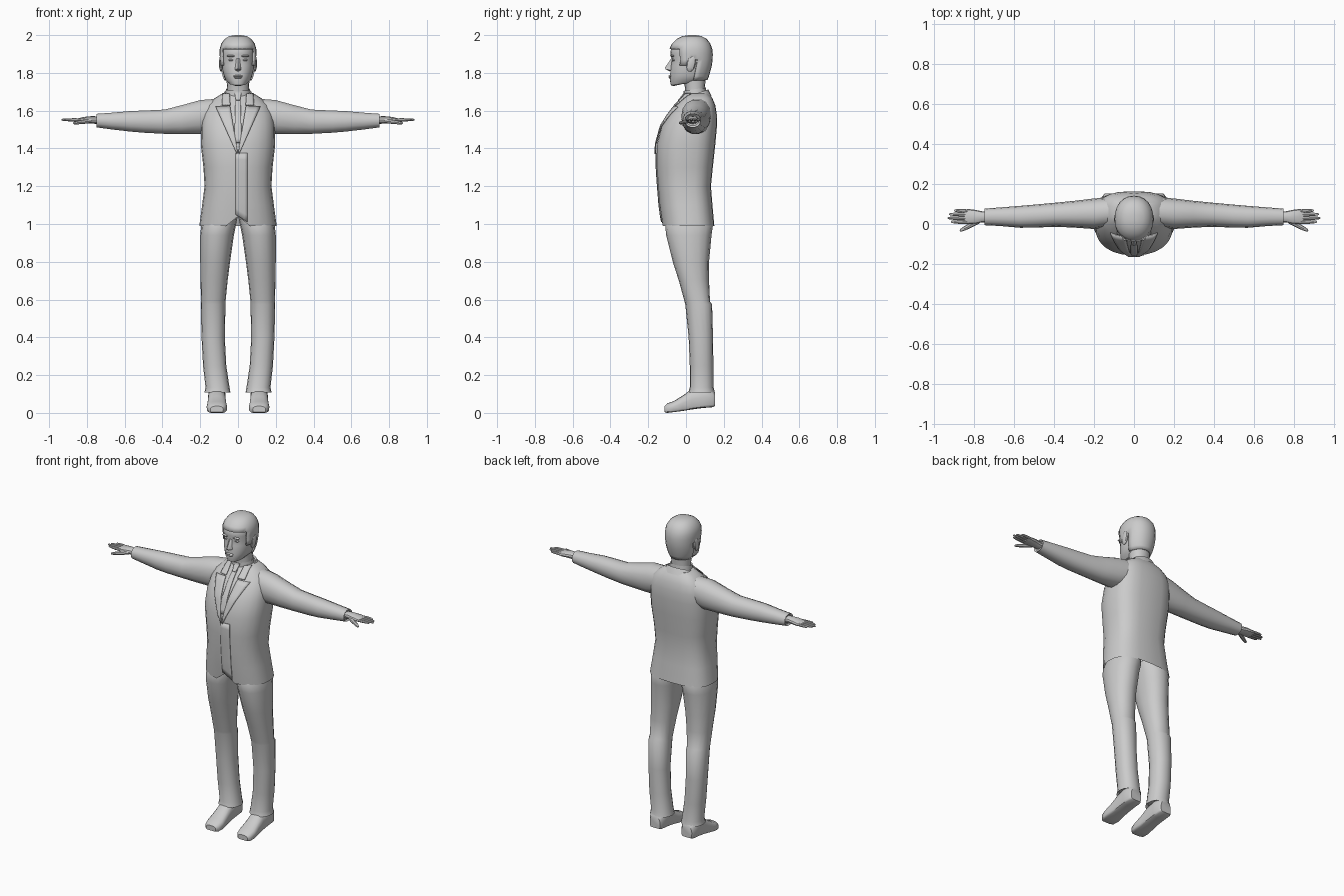
import bpy, bmesh
from math import cos, sin, pi, radians
from mathutils import Vector as V, Matrix

if "Cube" in bpy.data.objects:
    bpy.data.objects.remove(bpy.data.objects["Cube"])

X, Y, Z = V((1, 0, 0)), V((0, 1, 0)), V((0, 0, 1))


def ring(c, u, v, a, b, n=16, p=(2.2, 2.2)):
    """Superellipse ring; p = exponents for the +v and -v halves."""
    pts = []
    for i in range(n):
        t = 2 * pi * i / n
        cu, sv = cos(t), sin(t)
        e = 2 / (p[0] if sv > 0 else p[1])
        su = a * abs(cu) ** e * (1 if cu > 0 else -1)
        tv = b * abs(sv) ** e * (1 if sv > 0 else -1)
        pts.append(V(c) + u * su + v * tv)
    return pts


def zring(zf, zb, x0, x1, yf, yb, n=16, p=(2.2, 2.2)):
    """Level or tilted ring: zf at its front, zb at its back."""
    v = V((0, 1, (zb - zf) / (yb - yf)))
    return ring(((x0 + x1) / 2, (yf + yb) / 2, (zf + zb) / 2), X, v,
                (x1 - x0) / 2, (yb - yf) / 2, n, p)


def finish(name, bm, mirror=False, thick=0, offset=0):
    bmesh.ops.recalc_face_normals(bm, faces=bm.faces)
    me = bpy.data.meshes.new(name)
    bm.to_mesh(me)
    bm.free()
    ob = bpy.data.objects.new(name, me)
    bpy.context.collection.objects.link(ob)
    if thick:
        m = ob.modifiers.new("Thickness", 'SOLIDIFY')
        m.thickness, m.offset = thick, offset
    if mirror:
        m = ob.modifiers.new("Mirror", 'MIRROR')
        m.use_mirror_merge = False
    return ob


def loft(rings, caps=(True, True)):
    bm = bmesh.new()
    vs = [[bm.verts.new(p) for p in r] for r in rings]
    n = len(vs[0])
    for a, b in zip(vs, vs[1:]):
        for i in range(n):
            j = (i + 1) % n
            bm.faces.new((a[i], a[j], b[j], b[i]))
    for on, r in zip(caps, (vs[0], vs[-1])):
        if on:
            bm.faces.new(r)
    return bm


def ellipsoid(name, c, r, mirror=False, tilt=0):
    bm = bmesh.new()
    bmesh.ops.create_uvsphere(bm, u_segments=10, v_segments=6, radius=1)
    bm.transform(Matrix.Translation(c) @ Matrix.Rotation(tilt, 4, 'X') @ Matrix.Diagonal((*r, 1)))
    finish(name, bm, mirror)


# Jacket body: z, half width, front y, back y
coat = [(0.99, .205, -.127, .15), (1.1, .19, -.142, .14), (1.2, .177, -.15, .132),
        (1.3, .183, -.157, .142), (1.42, .197, -.157, .155), (1.52, .195, -.13, .164),
        (1.58, .187, -.093, .163), (1.63, .165, -.055, .155), (1.665, .125, -.02, .14),
        (1.69, .085, 0, .12)]
CP = (2.9, 2.3)
coat_rings = [zring(z, z, -w, w, f, b, 24, CP) for z, w, f, b in coat]
for q in coat_rings[0]:
    if abs(q.x) < .02 and q.y < 0:
        q.z += .05
inner = zring(1.06, 1.06, -.185, .185, -.12, .125, 24, CP)
finish("jacket_body", loft([inner] + coat_rings, (False, True)))


def front_y(x, z):
    """Depth of the jacket front at (x, z)."""
    for a, b in zip(coat, coat[1:]):
        if z <= b[0] or b is coat[-1]:
            t = min(1, (z - a[0]) / (b[0] - a[0]))
            w, f, k = (a[i] + (b[i] - a[i]) * t for i in (1, 2, 3))
            yc = (f + k) / 2
            return yc - (yc - f) * max(0, 1 - abs(x / w) ** CP[1]) ** (1 / CP[1])


def strip(name, a0, a1, b0, b1, lift, mirror=False, nu=4, nv=10):
    """Cloth strip on the jacket front between edges a0-a1 and b0-b1 (x, z)."""
    bm = bmesh.new()
    a0, a1, b0, b1 = map(V, (a0, a1, b0, b1))
    g = []
    for j in range(nv + 1):
        l, r = a0.lerp(a1, j / nv), b0.lerp(b1, j / nv)
        row = [l.lerp(r, i / nu) for i in range(nu + 1)]
        g.append([bm.verts.new((q.x, front_y(q.x, q.y) - lift, q.y)) for q in row])
    for r, s in zip(g, g[1:]):
        for i in range(nu):
            bm.faces.new((r[i], r[i + 1], s[i + 1], s[i]))
    finish(name, bm, mirror, .006)


# Lapels, collar wings, tie and front overlap
strip("lapel", (.042, 1.625), (.001, 1.375), (.118, 1.62), (.006, 1.37), .006, True)
strip("collar_wing", (.045, 1.69), (.04, 1.63), (.08, 1.69), (.085, 1.63), .008, True)
strip("tie", (-.013, 1.68), (-.02, 1.43), (.013, 1.68), (.02, 1.43), .004)
strip("tie_knot", (-.02, 1.70), (-.011, 1.655), (.02, 1.70), (.011, 1.655), .011)
strip("front_overlap", (-.012, 1.375), (-.012, 1.05), (.05, 1.375), (.05, 1.01), .001)

# Collars and neck
finish("jacket_collar", loft([zring(1.65, 1.675, -.098, .098, -.012, .137, 20),
                              zring(1.672, 1.712, -.076, .076, .0, .118, 20),
                              zring(1.668, 1.705, -.068, .068, .008, .11, 20)], (False, False)))
finish("shirt_collar", loft([zring(1.66, 1.68, -.07, .07, -.012, .108),
                             zring(1.705, 1.722, -.064, .064, -.012, .105),
                             zring(1.70, 1.717, -.058, .058, -.005, .1)], (False, False)))
finish("neck", loft([zring(1.66, 1.67, -.06, .06, -.005, .1),
                     zring(1.72, 1.73, -.058, .058, -.004, .1),
                     zring(1.775, 1.79, -.062, .062, -.02, .108)]))

# Sleeves: x, bottom z, top z, front y, back y
sleeve = [(.11, 1.5, 1.665, -.01, .135), (.2, 1.474, 1.658, -.025, .128),
          (.3, 1.474, 1.63, -.018, .116), (.39, 1.476, 1.607, -.014, .107),
          (.5, 1.482, 1.602, -.018, .097), (.57, 1.488, 1.599, -.019, .091),
          (.67, 1.5, 1.59, -.01, .083), (.75, 1.511, 1.584, -.006, .077),
          (.742, 1.52, 1.576, .003, .068)]
finish("sleeve", loft([ring((x, (f + k) / 2, (a + b) / 2), Y, Z, (k - f) / 2, (b - a) / 2, 14)
                       for x, a, b, f, k in sleeve], (False, True)), True)

# Hands
palm = [(.735, 1.549, .02, .036, .027), (.765, 1.551, .02, .036, .028), (.795, 1.552, .018, .036, .035),
        (.83, 1.55, .014, .037, .038), (.85, 1.549, .009, .037, .035)]
finish("palm", loft([ring((x, y, z), Y, Z, ry, rz, 12) for x, z, rz, y, ry in palm]), True)


def digit(name, a, b, r):
    a, b = V(a), V(b)
    d = (b - a).normalized()
    u = d.cross(Z).normalized()
    v = u.cross(d)
    finish(name, loft([ring(a.lerp(b, t), u, v, r * k, r * k * .9, 8, (2, 2))
                       for t, k in ((0, 1), (.4, 1), (.75, .85), (.95, .6), (1, .25))]), True)


for nm, y, tip_y, tip_x in (("index_finger", .009, .011, .918), ("middle_finger", .028, .03, .935),
                            ("ring_finger", .047, .049, .927), ("little_finger", .064, .068, .902)):
    digit(nm, (.835, y, 1.551), (tip_x, tip_y, 1.552), .0095)
digit("thumb", (.78, .014, 1.546), (.872, -.034, 1.534), .0125)

# Trouser legs: z, inner x, outer x, front y, back y
leg = [(1.05, .0, .175, -.09, .12), (.99, .012, .195, -.11, .142), (.94, .022, .2, -.105, .135),
       (.8, .042, .2, -.07, .122), (.7, .055, .198, -.038, .122), (.59, .066, .196, -.008, .127),
       (.575, .066, .197, -.004, .138), (.4, .07, .193, .014, .143), (.25, .062, .185, .02, .145),
       (.135, .045, .172, .02, .146), (.108, .04, .178, .012, .153), (.125, .055, .163, .025, .14)]
finish("trouser_leg", loft([zring(z, z, a, b, f, k) for z, a, b, f, k in leg]), True)

# Shoes: y, half width, bottom z, top z
shoe = [(.153, .036, .036, .11), (.14, .045, .03, .13), (.09, .047, .026, .14), (.03, .047, .018, .125),
        (-.02, .05, .01, .09), (-.065, .054, .004, .062), (-.1, .047, 0, .05), (-.113, .034, .004, .036)]
finish("shoe", loft([ring((.112, y, (a + b) / 2), X, Z, w, (b - a) / 2, 16, (2.4, 6))
                     for y, w, a, b in shoe]), True)

# Head: front z, back z, half width, front y, back y
skull = [(1.73, 1.75, .026, -.066, .02), (1.735, 1.753, .046, -.08, .07), (1.76, 1.765, .066, -.085, .105),
         (1.785, 1.785, .075, -.084, .113), (1.81, 1.81, .082, -.083, .12), (1.84, 1.84, .085, -.08, .128),
         (1.87, 1.87, .087, -.075, .132), (1.9, 1.9, .088, -.083, .133), (1.925, 1.925, .088, -.08, .13),
         (1.95, 1.95, .081, -.067, .121), (1.972, 1.972, .066, -.045, .105),
         (1.986, 1.986, .045, -.016, .08), (1.991, 1.991, .015, .015, .05)]
head_rings = [zring(a, b, -w, w, f, k, 24) for a, b, w, f, k in skull]
finish("head", loft(head_rings))

# Hair: outer shell grown from the head, cut away over the face and ears
bm = loft(head_rings)
bmesh.ops.recalc_face_normals(bm, faces=bm.faces)
cut = []
for f in bm.faces:
    c = f.calc_center_median()
    line = 1.925 if c.y < -.035 else 1.85 if c.y < .015 else 1.875 if c.y < .05 else 1.77
    if c.z < line:
        cut.append(f)
bmesh.ops.delete(bm, geom=cut, context='FACES')
finish("hair", bm, False, .009, 1)

# Face
bm = bmesh.new()
for q in ((0, -.07, 1.888), (0, -.112, 1.827), (0, -.085, 1.808)):
    bm.verts.new(q)
for s in (-1, 1):
    for q in ((.009, -.068, 1.884), (.018, -.076, 1.815), (.008, -.107, 1.818)):
        bm.verts.new((s * q[0], q[1], q[2]))
bmesh.ops.convex_hull(bm, input=bm.verts)
finish("nose", bm)
ellipsoid("eye", (.035, -.064, 1.868), (.016, .009, .007), True)
ellipsoid("eyebrow", (.037, -.073, 1.89), (.023, .011, .006), True)
ellipsoid("upper_lip", (0, -.08, 1.784), (.027, .013, .005))
ellipsoid("lower_lip", (0, -.079, 1.775), (.022, .013, .006))
ellipsoid("ear", (.09, .027, 1.85), (.011, .024, .045), True, radians(-12))

# Smooth shading with sharp folds kept
for ob in bpy.context.collection.objects:
    ob.select_set(True)
    bpy.context.view_layer.objects.active = ob
bpy.ops.object.shade_smooth_by_angle(angle=radians(35))
